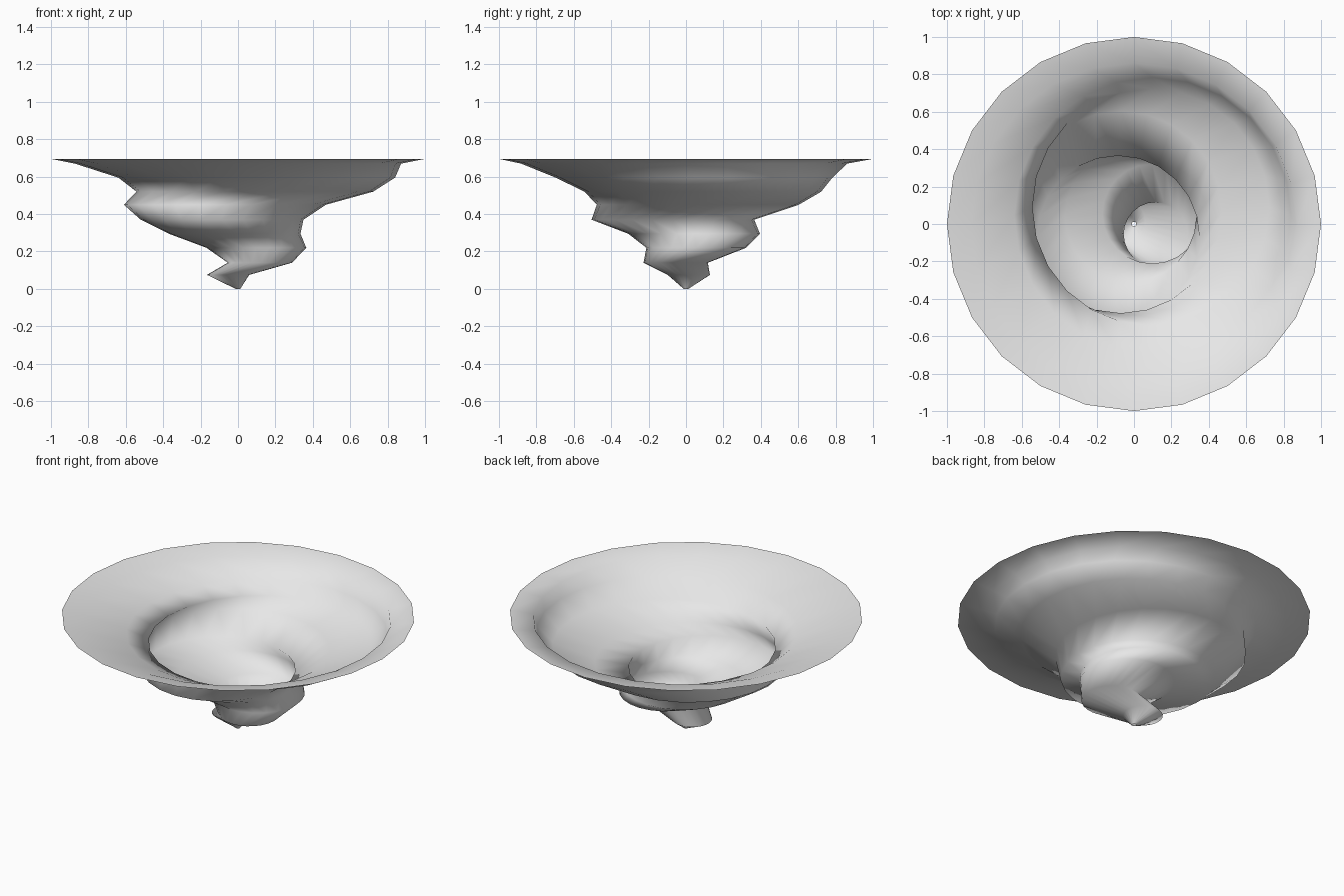
import bpy, bmesh, math

cube = bpy.data.objects.get("Cube")
if cube:
    bpy.data.objects.remove(cube, do_unlink=True)

SIDES = 24

# Rings of the swirl from tip to rim: centre x, centre y, height, radius
RINGS = [
    (0, 0, 0, 0.012),
    (-0.053, 0.015, 0.075, 0.113),
    (0.117, -0.055, 0.14, 0.172),
    (0.098, 0.055, 0.22, 0.267),
    (-0.018, 0.043, 0.295, 0.352),
    (-0.085, -0.07, 0.37, 0.435),
    (-0.07, 0.063, 0.45, 0.54),
    (0.09, 0.09, 0.52, 0.633),
    (0.1, 0.043, 0.595, 0.74),
    (0, -0.01, 0.67, 0.872),
    (0, 0, 0.695, 1),
]

# Plain grey surface
grey = bpy.data.materials.new("light grey")
grey.use_nodes = True
colour = (0.8, 0.8, 0.8, 1)
grey.diffuse_color = colour
grey.node_tree.nodes["Principled BSDF"].inputs["Base Color"].default_value = colour


def add_ring(bm, cx, cy, z, radius):
    angles = [math.tau * i / SIDES for i in range(SIDES)]
    return [bm.verts.new((cx + radius * math.cos(a), cy + radius * math.sin(a), z))
            for a in angles]


# Open funnel: a single sheet joining the wandering rings
bm = bmesh.new()
rings = [add_ring(bm, *r) for r in RINGS]
for low, high in zip(rings, rings[1:]):
    for i in range(SIDES):
        j = (i + 1) % SIDES
        face = bm.faces.new((low[i], low[j], high[j], high[i]))
        face.smooth = True

mesh = bpy.data.meshes.new("swirl_funnel")
bm.to_mesh(mesh)
bm.free()
mesh.materials.append(grey)
funnel = bpy.data.objects.new("swirl_funnel", mesh)
bpy.context.collection.objects.link(funnel)
